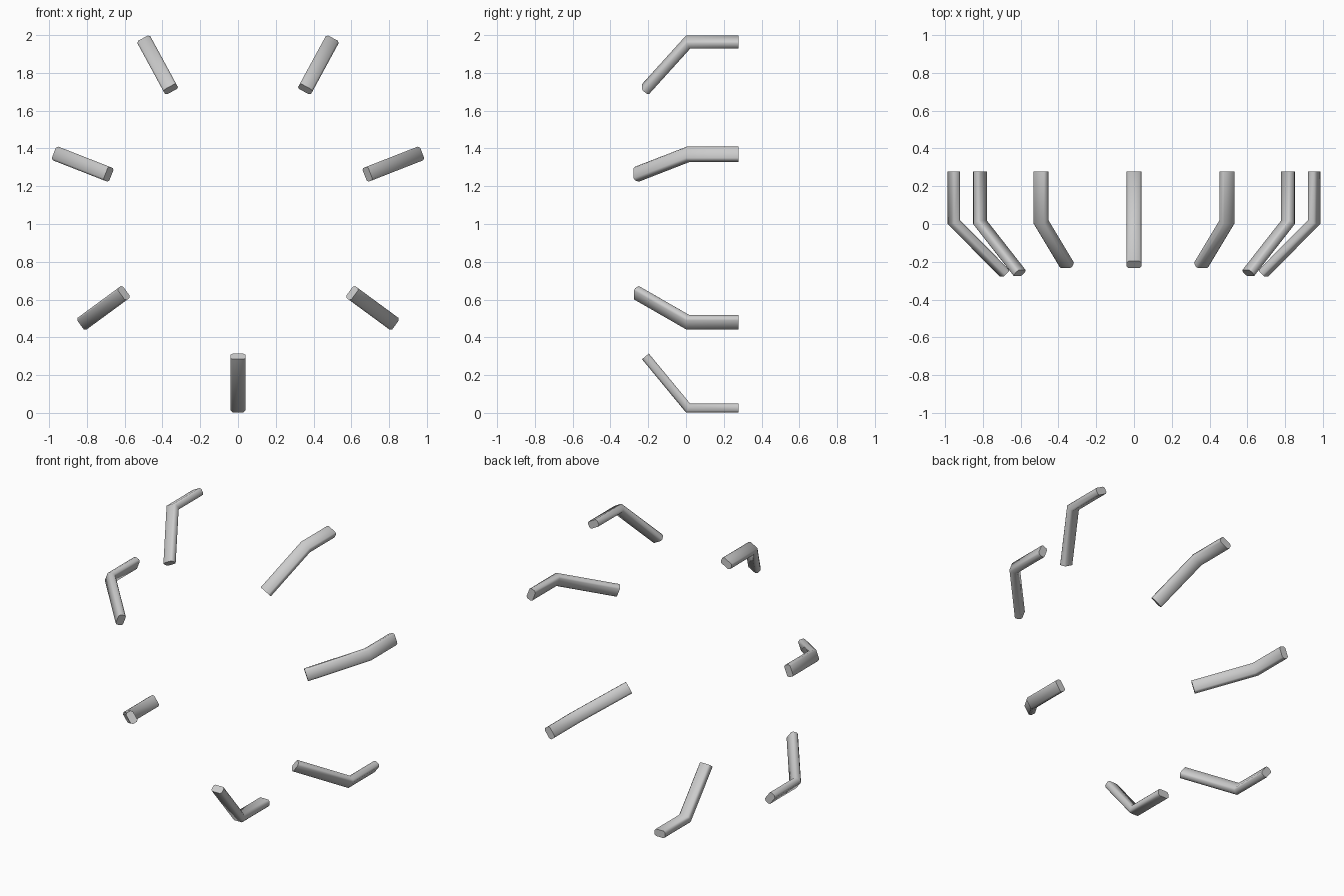
import bpy, bmesh
from math import sin, cos, tan, atan2, hypot, radians

if "Cube" in bpy.data.objects:
    bpy.data.objects.remove(bpy.data.objects["Cube"])

W, T, C = 0.039, 0.047, 0.010   # half width, thickness, chamfer
BACK = 0.277                    # rear end of every prong

# Chamfered cross-section: (across, depth measured from the outer face)
SECTION = [(-W + C, 0), (W - C, 0), (W, C), (W, T - C),
           (W - C, T), (-W + C, T), (-W, T - C), (-W, C)]


def prong(name, outer, angle, drop, reach):
    """Bent bar: straight at the back, leaning inward towards the front.
    outer = (x, z) of the outer face, drop/reach = inward/forward travel of the lean."""
    th = atan2(drop, reach)
    ca, sa = cos(radians(angle)), sin(radians(angle))
    bm = bmesh.new()

    def ring(place):
        verts = []
        for a, h in SECTION:
            d, y = place(h)
            verts.append(bm.verts.new((outer[0] - d * ca - a * sa, y,
                                       outer[1] - d * sa + a * ca)))
        return verts

    rings = [ring(lambda h: (h, BACK)),
             ring(lambda h: (h, h * tan(th / 2))),
             ring(lambda h: (drop + h * cos(th), -reach + h * sin(th)))]
    n = len(SECTION)
    for r0, r1 in zip(rings, rings[1:]):
        for i in range(n):
            bm.faces.new((r0[i], r0[(i + 1) % n], r1[(i + 1) % n], r1[i]))
    bm.faces.new(rings[0])
    bm.faces.new(rings[-1])
    bmesh.ops.recalc_face_normals(bm, faces=bm.faces)
    mesh = bpy.data.meshes.new(name)
    bm.to_mesh(mesh)
    bm.free()
    ob = bpy.data.objects.new(name, mesh)
    bpy.context.collection.objects.link(ob)
    bpy.ops.object.select_all(action='DESELECT')
    ob.select_set(True)
    bpy.context.view_layer.objects.active = ob
    bpy.ops.object.shade_smooth_by_angle(angle=radians(45.5))


# Single prong at the bottom
prong("bottom_prong", (0, 0.002), -90, 0.282, 0.233)

# Mirrored pairs around the ring
PAIRS = [("lower_prong", (0.834, 0.466), -36.3, 0.268, 0.276),
         ("middle_prong", (0.975, 1.377), 21.4, 0.295, 0.277),
         ("upper_prong", (0.503, 1.984), 61.5, 0.293, 0.233)]
for name, (x, z), ang, drop, reach in PAIRS:
    prong(name + "_right", (x, z), ang, drop, reach)
    prong(name + "_left", (-x, z), 180 - ang, drop, reach)
